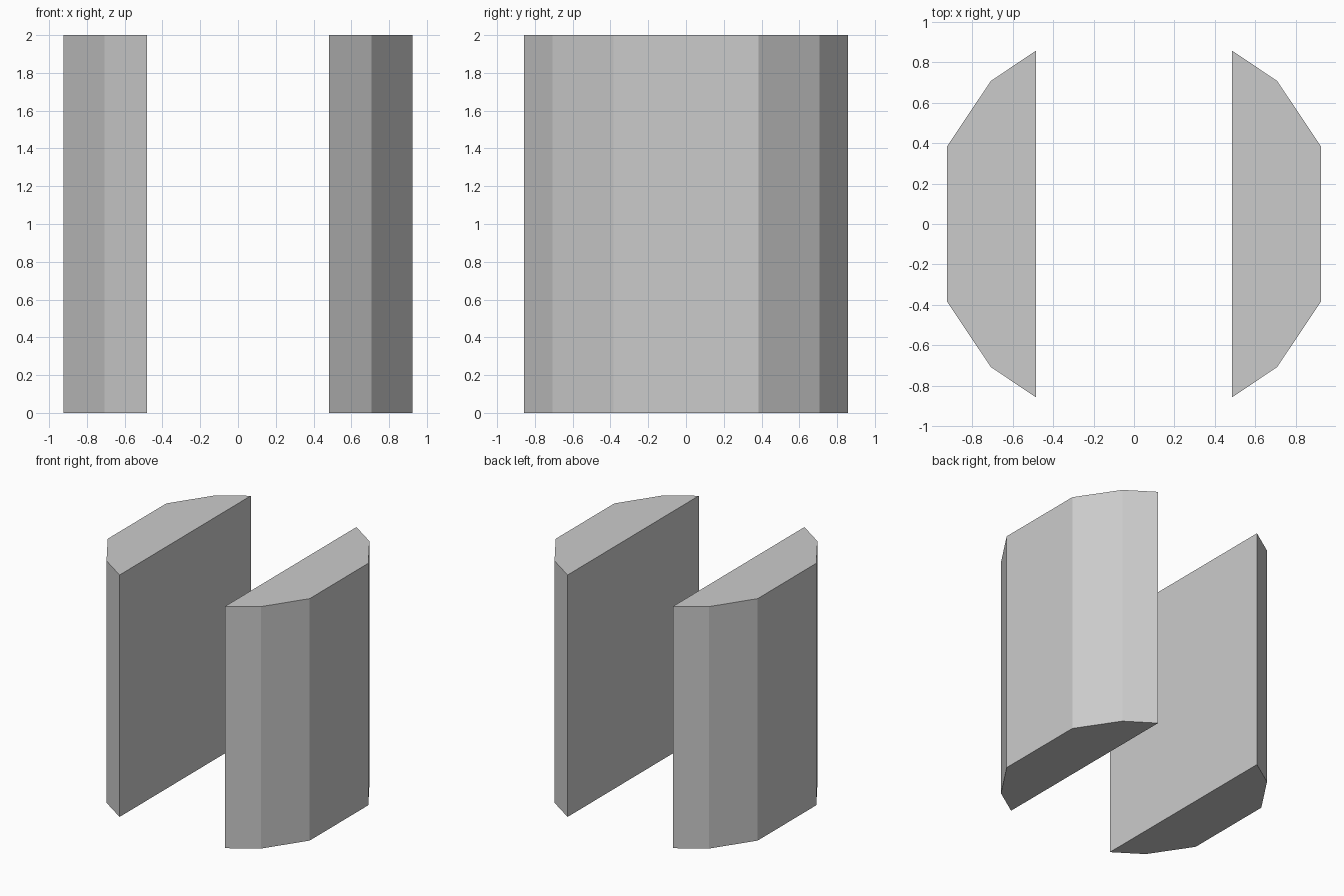
import bpy, bmesh
from math import sin, cos, radians

if "Cube" in bpy.data.objects:
    bpy.data.objects.remove(bpy.data.objects["Cube"])

HEIGHT = 2.0
INNER_X = 0.483  # flat inner face of each slab

# Rim points of a 16-sided unit circle, with the outermost corner cut flat
rim = [(cos(radians(a)), sin(radians(a))) for a in (22.5, 45, 67.5)]
(x1, y1), (x2, y2) = rim[1], rim[2]
tip_y = y1 + (y2 - y1) * (x1 - INNER_X) / (x1 - x2)
upper = [rim[0], rim[1], (INNER_X, tip_y)]
profile = upper + [(x, -y) for x, y in reversed(upper)]


def make_slab(name, side):
    """Extrude the half-round profile upward; side -1 turns it half a turn."""
    bm = bmesh.new()
    base = bm.faces.new([bm.verts.new((side * x, side * y, 0)) for x, y in profile])
    top = bmesh.ops.extrude_face_region(bm, geom=[base], use_keep_orig=True)["geom"]
    bmesh.ops.translate(bm, vec=(0, 0, HEIGHT),
                        verts=[v for v in top if isinstance(v, bmesh.types.BMVert)])
    bmesh.ops.recalc_face_normals(bm, faces=bm.faces)
    mesh = bpy.data.meshes.new(name)
    bm.to_mesh(mesh)
    bm.free()
    bpy.context.collection.objects.link(bpy.data.objects.new(name, mesh))


# Two facing slabs
make_slab("right_slab", 1)
make_slab("left_slab", -1)
